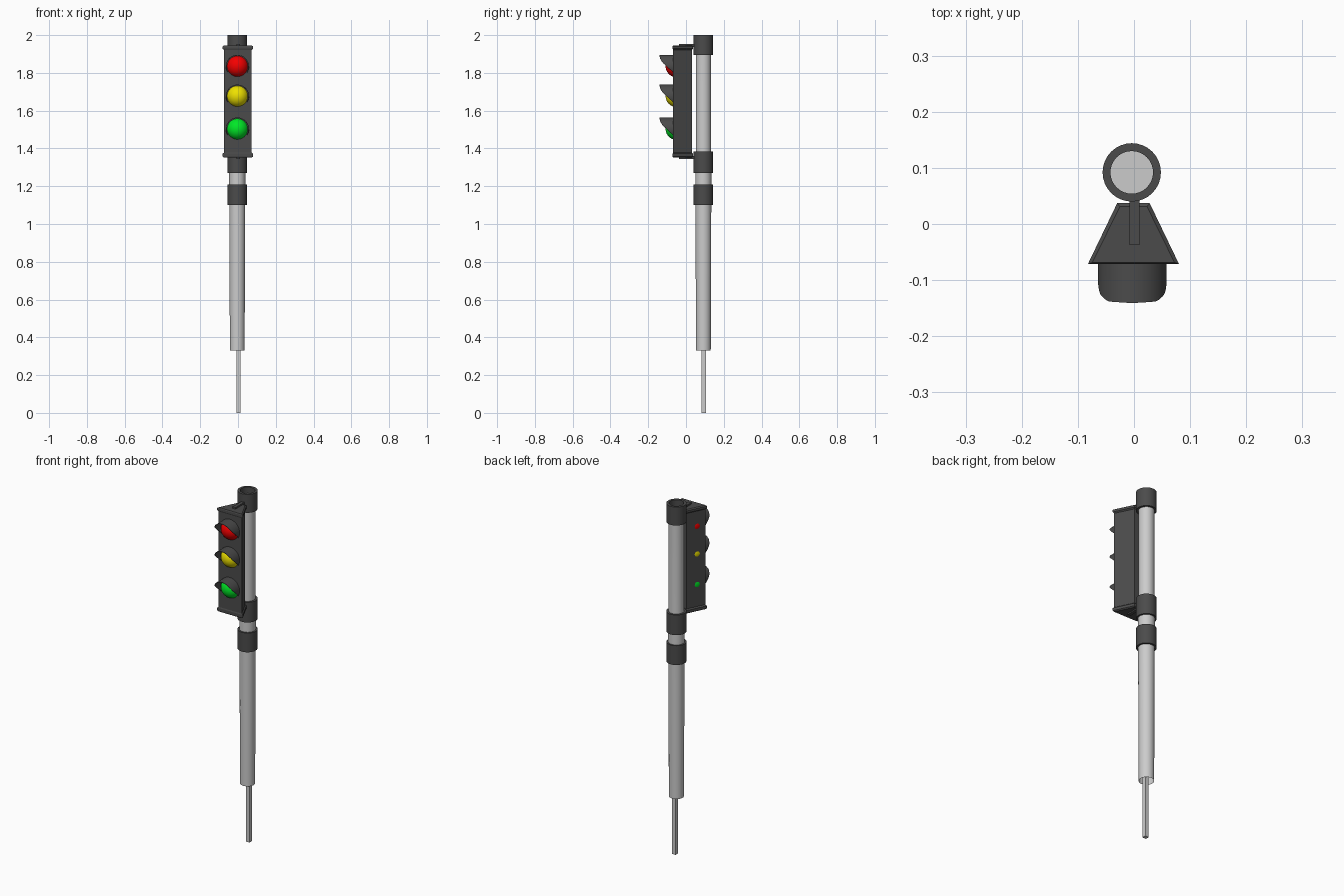
import bpy, bmesh, math

if "Cube" in bpy.data.objects:
    bpy.data.objects.remove(bpy.data.objects["Cube"])

PX, PY = -0.004, 0.092          # pole axis


def material(name, rgb):
    m = bpy.data.materials.new(name)
    m.diffuse_color = (*rgb, 1)
    m.use_nodes = True
    m.node_tree.nodes["Principled BSDF"].inputs["Base Color"].default_value = m.diffuse_color
    return m


DARK = material("dark_grey", (0.07, 0.07, 0.07))


def finish(name, bm, mat=None, smooth=True):
    bmesh.ops.recalc_face_normals(bm, faces=bm.faces)
    me = bpy.data.meshes.new(name)
    bm.to_mesh(me)
    bm.free()
    ob = bpy.data.objects.new(name, me)
    bpy.context.collection.objects.link(ob)
    if mat:
        me.materials.append(mat)
    if smooth:
        bpy.ops.object.select_all(action='DESELECT')
        ob.select_set(True)
        bpy.context.view_layer.objects.active = ob
        bpy.ops.object.shade_smooth_by_angle(angle=math.radians(35))
    return ob


def loft(bm, rings, close=False, cap_start=False, cap_end=False):
    """Bridge rings of points; close joins the last ring to the first."""
    rows = [[bm.verts.new(p) for p in r] for r in rings]
    pairs = list(zip(rows, rows[1:])) + ([(rows[-1], rows[0])] if close else [])
    for a, b in pairs:
        for i in range(len(a)):
            j = (i + 1) % len(a)
            bm.faces.new((a[i], a[j], b[j], b[i]))
    if cap_start:
        bm.faces.new(rows[0])
    if cap_end:
        bm.faces.new(rows[-1])


def turned(name, profile, mat=None, n=32, **kw):
    """Ring profile of (radius, z) around the pole axis."""
    bm = bmesh.new()
    loft(bm, [[(PX + r * math.cos(2 * math.pi * i / n),
                PY + r * math.sin(2 * math.pi * i / n), z) for i in range(n)]
              for r, z in profile], **kw)
    return finish(name, bm, mat)


def box(name, lo, hi, mat=None):
    bm = bmesh.new()
    bmesh.ops.create_cube(bm, size=1)
    for v in bm.verts:
        v.co = [l + (c + 0.5) * (h - l) for l, h, c in zip(lo, hi, v.co)]
    return finish(name, bm, mat, False)


# Pole and the thin square rod below it
turned("pole", [(0.039, 0.33), (0.042, 1.15), (0.043, 1.25), (0.040, 1.35),
                (0.040, 1.965)], cap_end=True)
box("ground_rod", (-0.008, 0.083, 0), (0.014, 0.105, 0.5))

# Dark collars
for name, z0, z1 in (("lower_collar", 1.10, 1.21), ("middle_collar", 1.27, 1.385),
                     ("top_collar", 1.895, 2.0)):
    turned(name, [(0.038, z0), (0.052, z0), (0.052, z1), (0.038, z1)], DARK, close=True)


# Trapezoid housing with flared end caps
def trapezoid(z, d):
    f, b = 0.081 - d * 1.3, 0.029 - d * 0.8
    y0, y1 = -0.071 + d * 0.4, 0.037 - d
    return [(-0.001 + x, y, z) for x, y in ((-f, y0), (f, y0), (b, y1), (-b, y1))]


bm = bmesh.new()
loft(bm, [trapezoid(z, d) for z, d in (
    (1.352, 0.006), (1.357, 0), (1.372, 0), (1.378, 0.006),
    (1.922, 0.006), (1.928, 0), (1.940, 0), (1.945, 0.006))],
    cap_start=True, cap_end=True)
finish("signal_housing", bm, DARK, False)

# Brackets tying the housing to the pole
box("top_bracket", (-0.008, -0.037, 1.938), (0.010, 0.06, 1.954), DARK)
box("bottom_bracket", (-0.008, -0.037, 1.345), (0.010, 0.06, 1.360), DARK)

# Visor edge: (degrees from top, front y)
EDGE = [(0, -0.141), (45, -0.138), (70, -0.125), (90, -0.103), (110, -0.080), (122, -0.068)]


def edge_y(a):
    for (a0, y0), (a1, y1) in zip(EDGE, EDGE[1:]):
        if a <= a1:
            return y0 + (y1 - y0) * (a - a0) / (a1 - a0)
    return EDGE[-1][1]


# Lenses with hooded visors
CX = -0.003
for name, z, rgb in (("red", 1.835, (0.9, 0.0, 0.0)), ("yellow", 1.677, (0.85, 0.75, 0.0)),
                     ("green", 1.503, (0.0, 0.8, 0.02))):
    bm = bmesh.new()
    bmesh.ops.create_uvsphere(bm, u_segments=32, v_segments=16, radius=0.058)
    bmesh.ops.translate(bm, verts=bm.verts, vec=(CX, -0.05, z))
    finish(name + "_lens", bm, material(name, rgb))

    bm = bmesh.new()
    rings = []
    for i in range(-20, 21):
        a = i * 6.1
        s, c = math.sin(math.radians(a)), math.cos(math.radians(a))
        y = edge_y(abs(a))
        rings.append([(CX + r * s, yy, z + r * c) for r, yy in
                      ((0.0585, -0.062), (0.061, -0.062), (0.061, y), (0.0585, y))])
    loft(bm, rings, cap_start=True, cap_end=True)
    finish(name + "_visor", bm, DARK)
